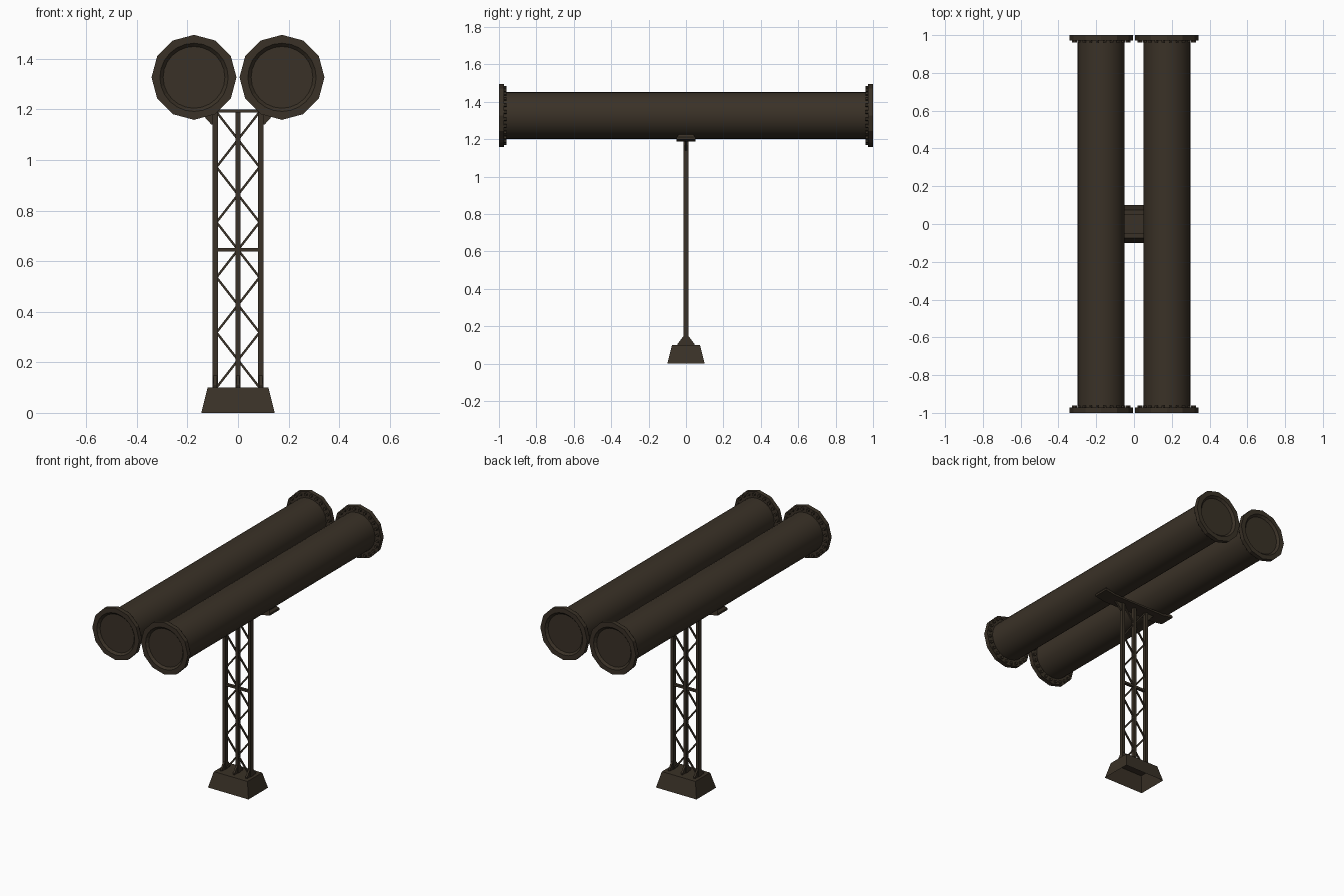
import bpy, bmesh, math
from mathutils import Vector, Matrix

if "Cube" in bpy.data.objects:
    bpy.data.objects.remove(bpy.data.objects["Cube"])

mat = bpy.data.materials.new("dark brown metal")
mat.diffuse_color = (0.042, 0.031, 0.020, 1)
mat.use_nodes = True
mat.node_tree.nodes["Principled BSDF"].inputs["Base Color"].default_value = mat.diffuse_color

TX, TZ, R, RF = 0.174, 1.327, 0.125, 0.168   # tube centre, tube and flange radius


def finish(name, bm, smooth=False):
    bmesh.ops.recalc_face_normals(bm, faces=bm.faces)
    me = bpy.data.meshes.new(name)
    bm.to_mesh(me)
    bm.free()
    me.materials.append(mat)
    ob = bpy.data.objects.new(name, me)
    bpy.context.collection.objects.link(ob)
    if smooth:
        bpy.ops.object.select_all(action='DESELECT')
        ob.select_set(True)
        bpy.context.view_layer.objects.active = ob
        bpy.ops.object.shade_smooth_by_angle(angle=math.radians(30))
    return ob


def add_box(bm, centre, size, rot=Matrix()):
    m = Matrix.Translation(centre) @ rot @ Matrix.Diagonal((*size, 1))
    bmesh.ops.create_cube(bm, size=1, matrix=m)


def add_prism(bm, pts, offset):
    """Flat polygon extruded along offset."""
    o = Vector(offset)
    a = [bm.verts.new(Vector(p) - o / 2) for p in pts]
    b = [bm.verts.new(Vector(p) + o / 2) for p in pts]
    bm.faces.new(a)
    bm.faces.new(b[::-1])
    for i in range(len(pts)):
        j = (i + 1) % len(pts)
        bm.faces.new((a[i], b[i], b[j], a[j]))


def flange(name, x, s):
    """Twelve-sided rim with a recessed round end plate and a ring of bolts."""
    bm = bmesh.new()
    n = 24
    prof = [(0.115, 0.972, 0), (RF, 0.972, 1), (RF, 1.0, 1), (0.135, 1.0, 0),
            (0.122, 0.986, 0)]
    rings = []
    for r, y, facet in prof:
        ring = []
        for i in range(n):
            a = 2 * math.pi * i / n
            rr = r * math.cos(math.pi / 12) if facet and i % 2 else r
            ring.append(bm.verts.new((x + rr * math.cos(a), s * y, TZ + rr * math.sin(a))))
        rings.append(ring)
    for p, q in zip(rings, rings[1:]):
        for i in range(n):
            j = (i + 1) % n
            bm.faces.new((p[i], p[j], q[j], q[i]))
    bm.faces.new(rings[-1])
    bm.faces.new(rings[0])
    for i in range(n):
        a = 2 * math.pi * (i + 0.5) / n
        c = (x + 0.148 * math.cos(a), s * 0.968, TZ + 0.148 * math.sin(a))
        m = Matrix.Translation(c) @ Matrix.Rotation(math.pi / 2, 4, 'X')
        bmesh.ops.create_cone(bm, cap_ends=True, segments=6, radius1=0.01,
                              radius2=0.01, depth=0.014, matrix=m)
    finish(name, bm)


# Twin tubes with end flanges
for side, x in (("left", -TX), ("right", TX)):
    bm = bmesh.new()
    m = Matrix.Translation((x, 0, TZ)) @ Matrix.Rotation(math.pi / 2, 4, 'X')
    bmesh.ops.create_cone(bm, cap_ends=True, segments=32, radius1=R, radius2=R,
                          depth=1.95, matrix=m)
    finish(side + "_tube", bm, True)
    flange(side + "_front_flange", x, -1)
    flange(side + "_back_flange", x, 1)

# Tapered base, open underneath
bm = bmesh.new()
add_box(bm, (0, 0, 0.05), (0.29, 0.2, 0.1))
for v in bm.verts:
    if v.co.z > 0.05:
        v.co.x *= 0.12 / 0.145
        v.co.y *= 0.75
bmesh.ops.delete(bm, geom=[f for f in bm.faces if f.calc_center_median().z < 0.01],
                 context='FACES')
finish("base", bm)

# Tower legs and foot gussets
bm = bmesh.new()
for x in (-0.09, 0, 0.09):
    add_box(bm, (x, 0, 0.645), (0.02, 0.026, 1.1))
finish("tower_legs", bm)
bm = bmesh.new()
for x in (-0.09, 0, 0.09):
    add_prism(bm, [(x, -0.045, 0.1), (x, 0.045, 0.1), (x, 0.045, 0.106),
                   (x, 0.012, 0.15), (x, -0.012, 0.15), (x, -0.045, 0.106)],
              (0.012, 0, 0))
finish("foot_gussets", bm)

# Crossed lattice braces and middle bar
bm = bmesh.new()
cell = 1.09 / 5
for i in range(5):
    zc = 0.1 + cell * (i + 0.5)
    for s in (-1, 1):
        ang = math.atan2(cell, 0.17) * s
        add_box(bm, (0, 0, zc), (math.hypot(0.17, cell), 0.009, 0.009),
                Matrix.Rotation(-ang, 4, 'Y'))
add_box(bm, (0, 0, 0.645), (0.18, 0.018, 0.014))
finish("lattice_braces", bm)

# Cradle bar under the tubes with upturned ends
bm = bmesh.new()
half = [(0.19, 1.188), (0.262, 1.2), (0.262, 1.212), (0.25, 1.226), (0.19, 1.2)]
outline = half + [(-x, z) for x, z in reversed(half)]
add_prism(bm, [(x, 0, z) for x, z in outline], (0, 0.1, 0))
for v in bm.verts:
    if v.co.z > 1.22:
        v.co.y *= 0.75
finish("cradle_bar", bm)

# Corner brackets between legs and cradle
bm = bmesh.new()
for s in (-1, 1):
    add_prism(bm, [(s * 0.095, 0, 1.14), (s * 0.105, 0, 1.14), (s * 0.15, 0, 1.19),
                   (s * 0.095, 0, 1.19)], (0, 0.012, 0))
finish("corner_brackets", bm)
